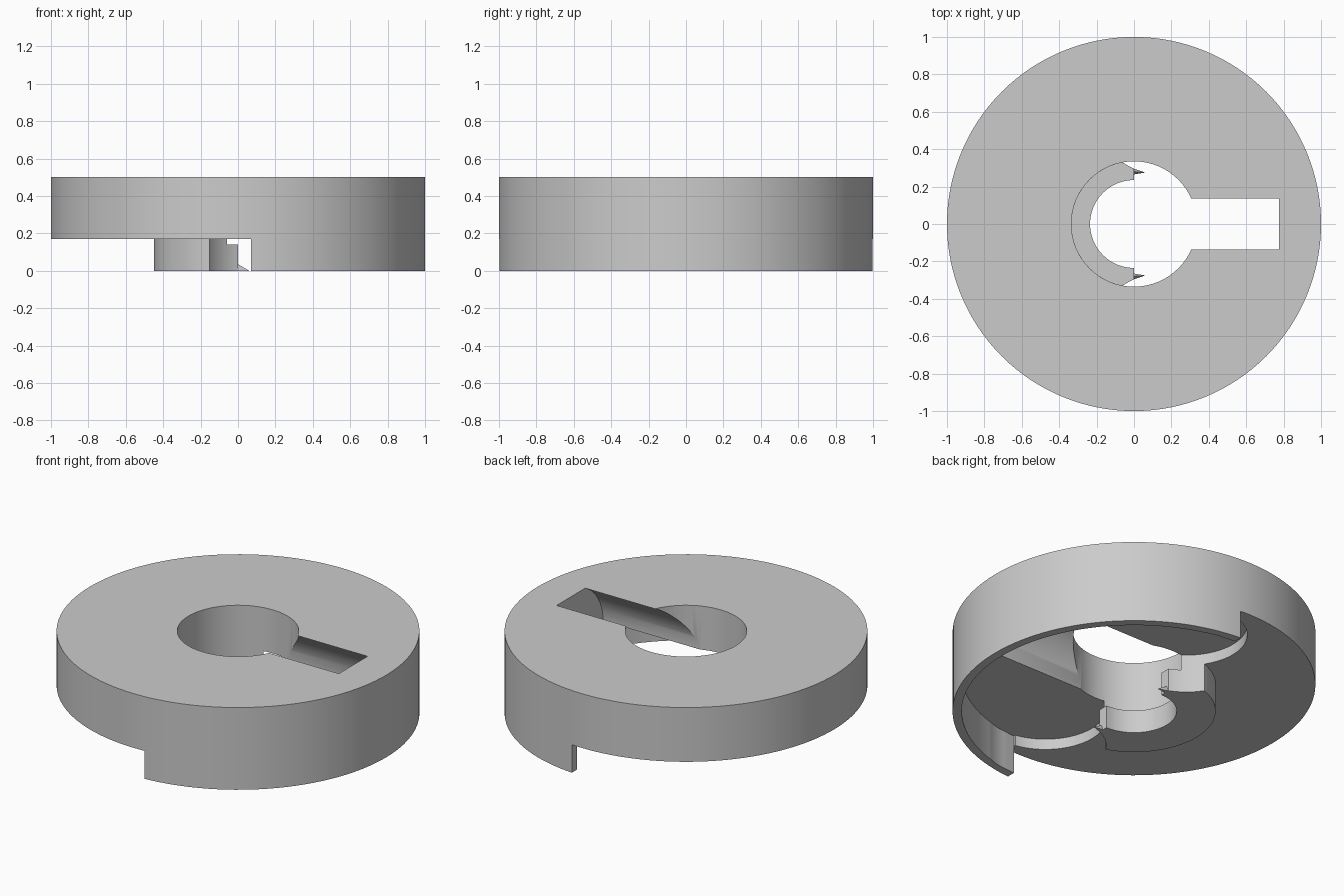
import bpy, bmesh, math
from mathutils import Matrix

if "Cube" in bpy.data.objects:
    bpy.data.objects.remove(bpy.data.objects["Cube"], do_unlink=True)

grey = bpy.data.materials.new("plain grey")
grey.use_nodes = True
grey.diffuse_color = (0.6, 0.6, 0.6, 1)
grey.node_tree.nodes["Principled BSDF"].inputs["Base Color"].default_value = (0.6, 0.6, 0.6, 1)

HOLE_R, STEP_Z, FLOOR_Z, STEP_X = 0.335, 0.17, 0.235, 0.07
POCKET_X, POCKET_Y = 0.13, 0.605


def add_object(name, bm):
    bmesh.ops.recalc_face_normals(bm, faces=bm.faces)
    mesh = bpy.data.meshes.new(name)
    bm.to_mesh(mesh)
    bm.free()
    mesh.materials.append(grey)
    obj = bpy.data.objects.new(name, mesh)
    bpy.context.collection.objects.link(obj)
    return obj


def prism(name, outline, z0, z1):
    bm = bmesh.new()
    face = bm.faces.new([bm.verts.new((x, y, z0)) for x, y in outline])
    top = bmesh.ops.extrude_face_region(bm, geom=[face])["geom"]
    bmesh.ops.translate(bm, vec=(0, 0, z1 - z0),
                        verts=[v for v in top if isinstance(v, bmesh.types.BMVert)])
    return add_object(name, bm)


def arc(r, start, end, steps, cx=0, cy=0):
    return [(cx + r * math.cos(start + (end - start) * i / steps),
             cy + r * math.sin(start + (end - start) * i / steps)) for i in range(steps + 1)]


def circle(r, steps, cx=0, cy=0):
    return arc(r, 0, math.tau, steps, cx, cy)[:-1]


def cut(target, cutter):
    mod = target.modifiers.new("cut", "BOOLEAN")
    mod.operation, mod.solver, mod.object = "DIFFERENCE", "EXACT", cutter
    bpy.context.view_layer.objects.active = target
    bpy.ops.object.modifier_apply(modifier=mod.name)
    bpy.data.objects.remove(cutter, do_unlink=True)


def round_pocket(side):
    return prism("pocket_cutter", circle(HOLE_R, 96, POCKET_X, side * POCKET_Y), -0.1, FLOOR_Z)


# Disc with its central hole
disc = prism("disc", circle(1, 128), 0, 0.5)
cut(disc, prism("hole_cutter", circle(HOLE_R, 96), -0.1, 0.6))

# Raised underside on one half, thin skirt around the other
cut(disc, prism("step_cutter", [(-1.2, -1.2), (STEP_X, -1.2), (STEP_X, 1.2), (-1.2, 1.2)],
                -0.1, STEP_Z))
half = math.acos(STEP_X / 0.95)
cut(disc, prism("hollow_cutter", arc(0.95, -half, half, 64), -0.1, FLOOR_Z))
for side in (-1, 1):
    cut(disc, round_pocket(side))

# Slot shaped by a cylinder lying along x
bm = bmesh.new()
bmesh.ops.create_cone(bm, cap_ends=True, segments=96, radius1=0.312, radius2=0.312, depth=0.775,
                      matrix=Matrix.Translation((0.3875, 0, 0.22)) @ Matrix.Rotation(math.pi / 2, 4, "Y"))
cut(disc, add_object("slot_cutter", bm))

# Half-ring hub with an inner ledge, swept around the axis
section = [(0.235, 0), (0.45, 0), (0.45, STEP_Z), (HOLE_R, STEP_Z), (HOLE_R, 0.14), (0.235, 0.14)]
bm = bmesh.new()
steps = 32
rings = [[bm.verts.new((-r * math.sin(math.pi * i / steps), r * math.cos(math.pi * i / steps), z))
          for r, z in section] for i in range(steps + 1)]
for a, b in zip(rings, rings[1:]):
    for j in range(len(section)):
        k = (j + 1) % len(section)
        bm.faces.new((a[j], a[k], b[k], b[j]))
bm.faces.new(rings[0])
bm.faces.new(rings[-1])
hub = add_object("hub", bm)
for side in (-1, 1):
    cut(hub, round_pocket(side))

# Small pointed tabs at the hub ends
for side, label in ((-1, "front"), (1, "back")):
    bm = bmesh.new()
    tip = bm.verts.new((0.06, side * 0.275, 0))
    root = [bm.verts.new((0, side * y, z)) for y, z in ((0.265, 0), (0.295, 0), (0.28, 0.035))]
    bm.faces.new(root)
    for i in range(3):
        bm.faces.new((root[i], root[(i + 1) % 3], tip))
    add_object(label + "_hub_tab", bm)

# Smooth the round walls, keep the edges sharp
for obj in bpy.context.selected_objects:
    obj.select_set(False)
for obj in (disc, hub):
    obj.select_set(True)
bpy.context.view_layer.objects.active = disc
bpy.ops.object.shade_smooth_by_angle(angle=math.radians(30))
